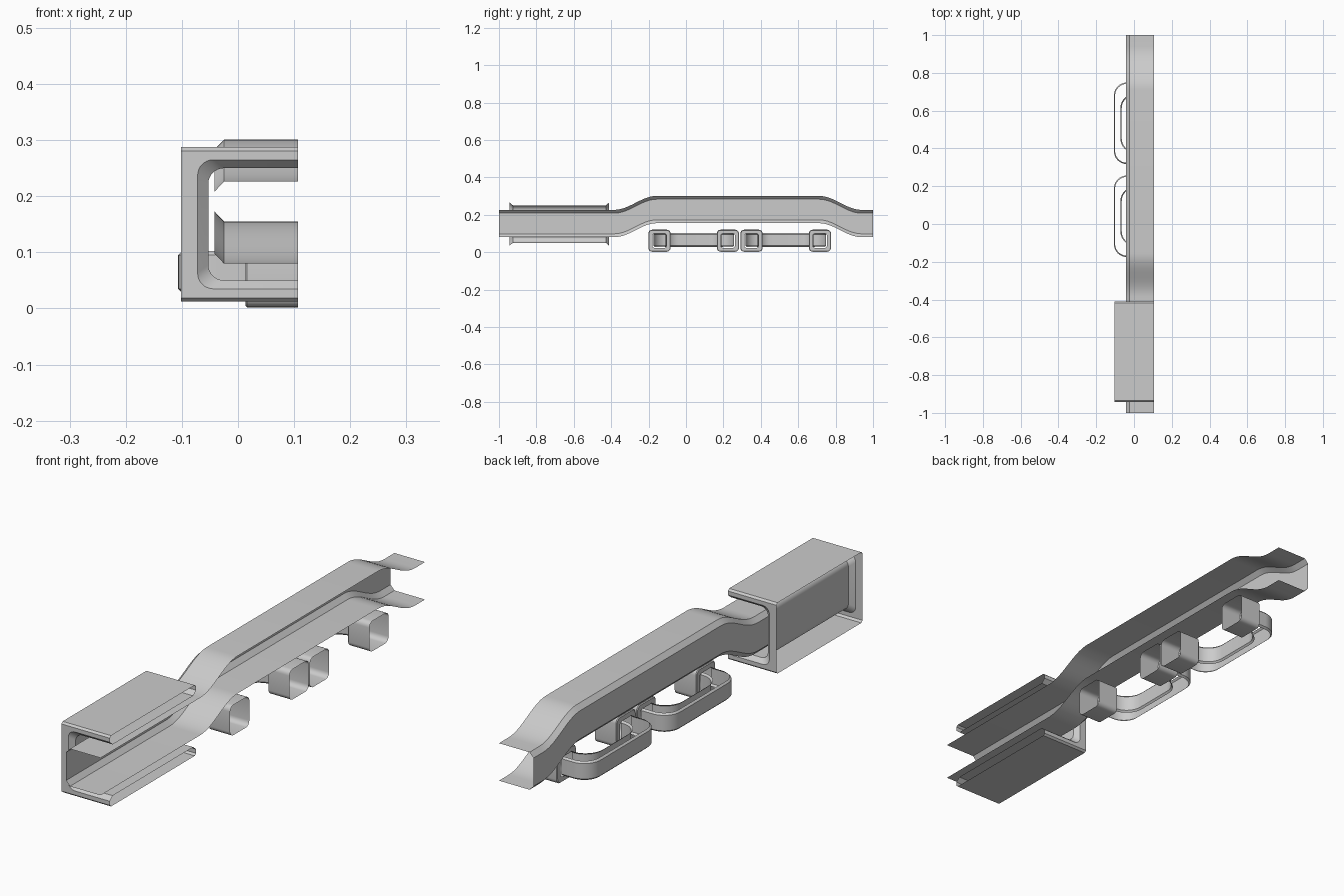
import bpy, bmesh, math

if "Cube" in bpy.data.objects:
    bpy.data.objects.remove(bpy.data.objects["Cube"])

X_CUT = 0.107  # every part is an open half shell ending on this plane


def skin(name, rows_list, closed=False):
    """Make one object from sheets, each sheet being a list of equal-length point rows."""
    bm = bmesh.new()
    for rows in rows_list:
        grid = [[bm.verts.new(p) for p in row] for row in rows]
        n = len(grid[0])
        for a, b in zip(grid, grid[1:]):
            for i in range(n if closed else n - 1):
                j = (i + 1) % n
                bm.faces.new((a[i], a[j], b[j], b[i]))
    bmesh.ops.remove_doubles(bm, verts=bm.verts, dist=1e-5)
    bmesh.ops.recalc_face_normals(bm, faces=bm.faces)
    me = bpy.data.meshes.new(name)
    bm.to_mesh(me)
    bm.free()
    ob = bpy.data.objects.new(name, me)
    bpy.context.collection.objects.link(ob)
    bpy.ops.object.select_all(action='DESELECT')
    ob.select_set(True)
    bpy.context.view_layer.objects.active = ob
    bpy.ops.object.shade_smooth_by_angle(angle=math.radians(30))
    return ob


def arc(cx, cy, r, a0, a1, n=8):
    return [(cx + r * math.cos(math.radians(a0 + (a1 - a0) * i / n)),
             cy + r * math.sin(math.radians(a0 + (a1 - a0) * i / n))) for i in range(n + 1)]


# Rail: chamfered channel swept along a raised path
def rise(y):
    def ease(t):
        t = min(max(t, 0), 1)
        return 0.5 - 0.5 * math.cos(math.pi * t)
    return 0.075 * (ease((y + 0.385) / 0.23) - ease((y - 0.71) / 0.23))


rail_profile = [(X_CUT, 0.226), (-0.025, 0.226), (-0.042, 0.208),
                (-0.042, 0.098), (-0.025, 0.08), (X_CUT, 0.08)]
stations = ([-1] + [-0.385 + 0.23 * i / 14 for i in range(15)]
            + [0.71 + 0.23 * i / 14 for i in range(15)] + [1])
skin("rail", [[[(x, y, z + rise(y)) for x, z in rail_profile] for y in stations]])


# Sleeve: end flanges and flared rounded tunnel
def channel(y, x, half, r):
    zc = 0.15
    pts = [(X_CUT, zc + half)]
    if r:
        pts += arc(x + r, zc + half - r, r, 90, 180)
        pts += arc(x + r, zc - half + r, r, 180, 270)
    else:
        pts += [(x, zc + half)] * 9 + [(x, zc - half)] * 9
    pts.append((X_CUT, zc - half))
    return [(px, y, pz) for px, pz in pts]


Y0, Y1 = -0.943, -0.411


# collapsed corner points leave zero-area quads, so clean them by welding
def sleeve_core():
    outer, frame, tunnel = (-0.102, 0.131, 0), (-0.072, 0.115, 0.028), (-0.053, 0.1, 0.028)
    rows = [channel(Y0, *outer), channel(Y0, *frame), channel(Y0 + 0.018, *tunnel),
            channel(Y1 - 0.018, *tunnel), channel(Y1, *frame), channel(Y1, *outer)]
    return skin("sleeve_tunnel", [rows])


sleeve_core()

# Sleeve top and bottom plates with bevelled ends
plates = []
for s in (1, -1):
    plates.append([[(x, y, 0.15 + s * h) for x in (-0.102, X_CUT)]
                   for y, h in ((Y0, 0.131), (Y0 + 0.008, 0.138),
                                (Y1 - 0.008, 0.138), (Y1, 0.131))])
skin("sleeve_plates", plates)


# Square rounded cup with an open inner ring
def ring(x, yc, half, r):
    zc = 0.061
    pts = []
    for k, (sy, sz) in enumerate(((1, 1), (-1, 1), (-1, -1), (1, -1))):
        pts += arc(yc + sy * (half - r), zc + sz * (half - r), r, 90 * k, 90 * k + 90, 5)
    return [(x, y, z) for y, z in pts]


def cup(name, yc):
    skin(name, [[ring(X_CUT, yc, 0.059, 0.02), ring(0.016, yc, 0.059, 0.02),
                 ring(0.013, yc, 0.056, 0.018), ring(0.013, yc, 0.038, 0.012)]], closed=True)


# Handle: outer and inner upright bands with small turned-in lips
def band_path(leg, x_face, r, off):
    r -= off
    leg -= off
    x_face += off
    pts = [(0.013, leg)] + arc(x_face + r, leg - r, r, 90, 180, 10)
    return pts + [(x, -y) for x, y in reversed(pts)]


def handle(name, yc):
    sheets = []
    for leg, xf, r, turn in ((0.216, -0.107, 0.07, 1), (0.150, -0.065, 0.07, -1)):
        rows = []
        for z, off in ((0.028, 0.007), (0.035, 0), (0.095, 0), (0.102, 0.007)):
            rows.append([(x, yc + y, z) for x, y in band_path(leg, xf, r, turn * off)])
        sheets.append(rows)
    skin(name, sheets)


for n, yc in enumerate((0.041, 0.533), 1):
    handle(f"handle_{n}", yc)
    cup(f"handle_{n}_front_cup", yc - 0.183)
    cup(f"handle_{n}_back_cup", yc + 0.183)
